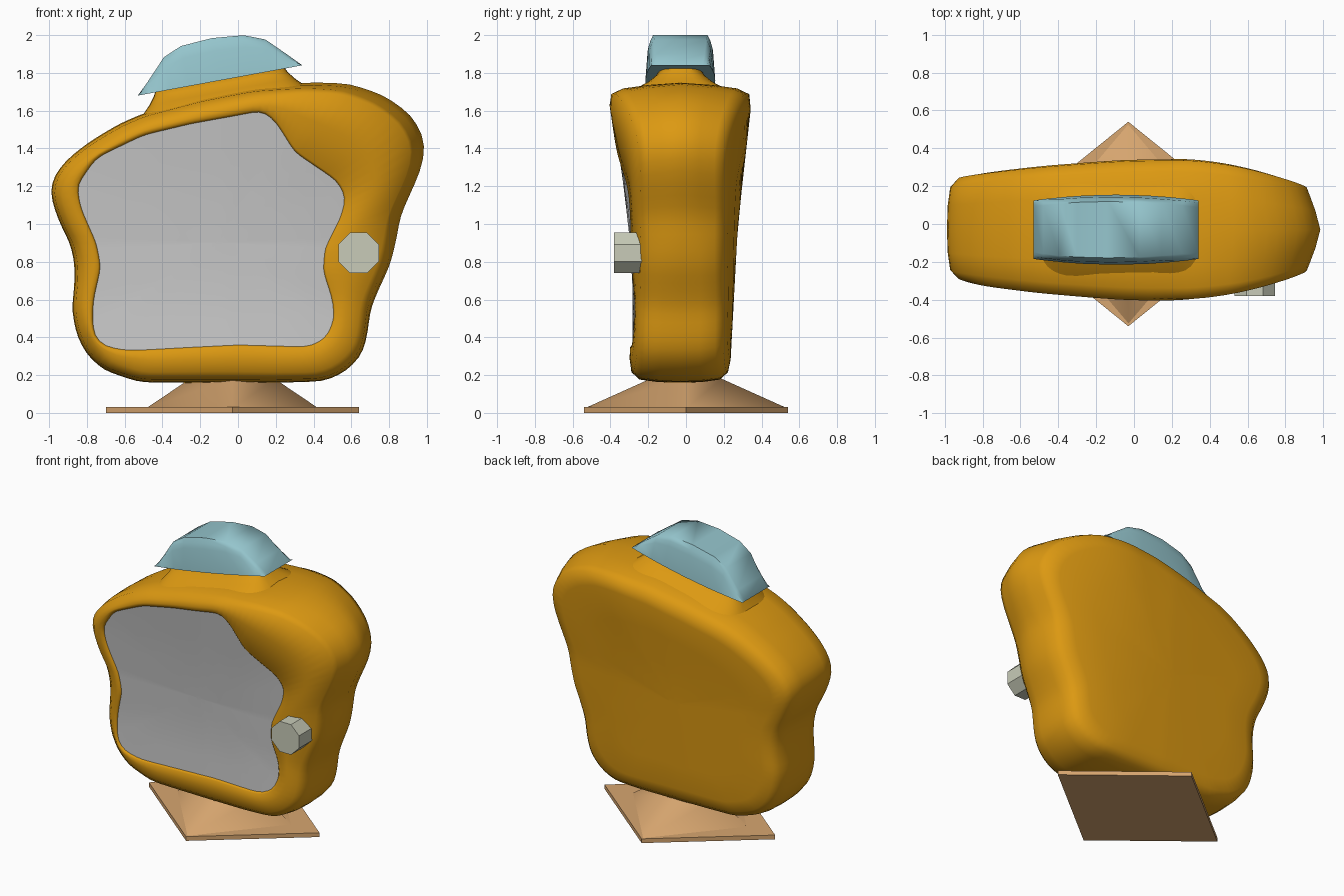
import bpy, math
from math import sin, cos, pi, atan2, hypot

if "Cube" in bpy.data.objects:
    bpy.data.objects.remove(bpy.data.objects["Cube"])

N = 128
CX, CZ, CY = -0.1, 0.9, -0.03      # polar centre of the outlines, mid depth


def material(name, col):
    m = bpy.data.materials.new(name)
    m.diffuse_color = (*col, 1)
    m.use_nodes = True
    m.node_tree.nodes["Principled BSDF"].inputs["Base Color"].default_value = m.diffuse_color
    return m


def build(name, verts, faces, mat=None, angle=None):
    me = bpy.data.meshes.new(name)
    me.from_pydata(verts, [], faces)
    ob = bpy.data.objects.new(name, me)
    bpy.context.collection.objects.link(ob)
    if mat:
        me.materials.append(mat)
    bpy.ops.object.select_all(action='DESELECT')
    bpy.context.view_layer.objects.active = ob
    ob.select_set(True)
    bpy.ops.object.mode_set(mode='EDIT')
    bpy.ops.mesh.select_all(action='SELECT')
    bpy.ops.mesh.remove_doubles(threshold=1e-5)
    bpy.ops.mesh.normals_make_consistent(inside=False)
    bpy.ops.object.mode_set(mode='OBJECT')
    if angle:
        bpy.ops.object.shade_smooth_by_angle(angle=math.radians(angle))
    return ob


def loft(name, rings, mat=None, angle=None, caps=(True, True)):
    n = len(rings[0])
    verts = [v for r in rings for v in r]
    faces = [(i * n + j, i * n + (j + 1) % n, (i + 1) * n + (j + 1) % n, (i + 1) * n + j)
             for i in range(len(rings) - 1) for j in range(n)]
    if caps[0]:
        faces.append(tuple(range(n)))
    if caps[1]:
        faces.append(tuple(range(len(verts) - n, len(verts))))
    return build(name, verts, faces, mat, angle)


def lerp_table(t, table):
    if t <= table[0][0]:
        return table[0][1]
    for (a, p), (b, q) in zip(table, table[1:]):
        if t <= b:
            return p + (q - p) * (t - a) / (b - a)
    return table[-1][1]


def radii(points, grow=0):
    """Outline as N radii around the polar centre, straight between points."""
    pol = sorted((atan2(z - CZ, x - CX), hypot(x - CX, z - CZ)) for x, z in points)
    pol = [(a - 2 * pi, r) for a, r in pol[-2:]] + pol + [(a + 2 * pi, r) for a, r in pol[:2]]
    r = []
    for i in range(N):
        t = -pi + 2 * pi * i / N
        for (a, p), (b, q) in zip(pol, pol[1:]):
            if a <= t <= b:
                r.append(p * q * sin(b - a) / (p * sin(t - a) + q * sin(b - t)) + grow)
                break
    for _ in range(2):
        r = [(r[i - 1] + 4 * r[i] + r[(i + 1) % N]) / 6 for i in range(N)]
    return r


def depth(x, z, front):
    """Front or back surface y: thicker at the top, falling away to both sides."""
    if front:
        d = lerp_table(z, [(.2, -.27), (.6, -.262), (.9, -.278), (1.2, -.312), (1.7, -.385)])
    else:
        d = lerp_table(z, [(.2, .262), (1.0, .305), (1.7, .383)])
    right = .32 * (max(0, x - .25) / .65) ** 1.6
    left = .15 * max(0, -x - .05) ** 1.2
    return d * (1 - right - left)


def ring(rad, frac, front, push=0):
    out = []
    for i, r in enumerate(rad):
        a = -pi + 2 * pi * i / N
        x, z = CX + r * cos(a), CZ + r * sin(a)
        out.append((x, CY + frac * depth(x, z, front) + push, z))
    return out


orange = material("orange", (.72, .32, .006))
blue = material("blue", (.30, .56, .61))
tan = material("tan", (.68, .38, .16))
pale = material("pale", (.58, .60, .48))

outer = radii([(-.85, .415), (-.875, .55), (-.86, .68), (-.86, .79), (-.88, .89), (-.945, 1.02),
               (-.99, 1.155), (-.975, 1.245), (-.90, 1.34), (-.785, 1.43), (-.627, 1.525),
               (-.5, 1.58), (-.2, 1.66), (.1, 1.72), (.38, 1.745), (.59, 1.738), (.775, 1.675),
               (.918, 1.57), (.988, 1.44), (.975, 1.315), (.92, 1.19), (.855, 1.05), (.833, .92),
               (.80, .785), (.738, .653), (.695, .55), (.68, .415), (.653, .31), (.563, .22),
               (.457, .172), (.2, .165), (-.1, .165), (-.3, .165), (-.52, .167), (-.706, .23),
               (-.796, .31)], .005)
inner = radii([(-.77, .5), (-.76, .40), (-.70, .35), (-.58, .33), (-.3, .345), (0, .36), (.38, .35),
               (.47, .40), (.51, .5), (.5, .6), (.45, .75), (.46, .87), (.55, 1.05), (.57, 1.15),
               (.52, 1.23), (.3, 1.38), (.2, 1.54), (.13, 1.60), (0, 1.575), (-.25, 1.53),
               (-.5, 1.47), (-.75, 1.35), (-.855, 1.2), (-.83, 1.08), (-.75, .9), (-.725, .77),
               (-.765, .6)])


# Cabinet: closed loft from the screen rim round the sides to the back
def inset(d, wedge=0):
    return [r - d - wedge * max(0, cos(-pi + 2 * pi * i / N - .5)) ** 6 for i, r in enumerate(outer)]


rim = inset(.06, .02)
blend = lambda k: [a + (b - a) * k for a, b in zip(inner, rim)]
rings = [ring([r * .5 for r in inner], 1, True, .05),
         ring(inner, 1, True, .05), ring(inner, 1, True, .01),
         ring([a + .012 for a in inner], 1, True),
         ring(blend(.5), 1, True), ring(rim, .96, True),
         ring(inset(.018, .045), .80, True), ring(inset(.004, .025), .45, True),
         ring(outer, 0, True),
         ring(inset(.004, .025), .45, False), ring(inset(.018, .045), .80, False),
         ring(rim, .96, False)]
rings += [ring([r * k for r in rim], 1, False) for k in (.9, .65, .35, .05)]
loft("cabinet", rings, orange, 80)

# Screen set just inside the rim
loft("screen", [ring([r * k for r in inner], 1, True, .012) for k in (1, .75, .5, .25, .03)],
     None, 40, (False, True))

# Neck and cap share a tilted frame
T = atan2(.16, .87)


def tilted(u, y, d):
    return (-.095 + u * cos(T) - d * sin(T), y, 1.76 + u * sin(T) + d * cos(T))


def power(v, e=.55):
    return math.copysign(abs(v) ** e, v)


# Flared neck under the cap
loft("neck", [[tilted(hx * power(cos(2 * pi * i / 40)), CY + hy * power(sin(2 * pi * i / 40)), d)
               for i in range(40)]
              for d, hx, hy in [(.01, .345, .12), (-.02, .36, .14), (-.06, .39, .19),
                                (-.10, .43, .26), (-.16, .49, .31)]], orange, 60)

# Domed cap: sections along the arch, with rounded shoulders and bulging sides
arch = [(-.442, .001), (-.38, .06), (-.27, .175), (-.17, .217), (0, .228), (.165, .213),
        (.275, .17), (.37, .075), (.442, .001)]


def cap_section(u, h):
    b = .185 - .03 * (u / .44) ** 2
    half = [(b, 0), (b - .012, .7 * h), (b - .022, .86 * h), (b - .036, h)]
    return ([tilted(u, CY + y, d) for y, d in half] +
            [tilted(u, CY - y, d) for y, d in reversed(half)])


loft("cap", [cap_section(u, h) for u, h in arch], blue, 60)


# Diamond foot: thin plate with a low pyramid
def diamond(hx, hy, z):
    return [(-.03 + hx, 0, z), (-.03, hy, z), (-.03 - hx, 0, z), (-.03, -hy, z)]


loft("foot_plate", [diamond(.67, .54, 0), diamond(.67, .54, .03)], tan, 40)
loft("foot_pyramid", [diamond(.455, .535, .025), diamond(.225, .19, .18), diamond(.2, .15, .2)],
     tan, 60)

# Eight-sided dial
loft("dial", [[(.638 + .116 * cos(pi / 8 + i * pi / 4), y, .847 + .116 * sin(pi / 8 + i * pi / 4))
               for i in range(8)] for y in (-.38, -.2)], pale)
